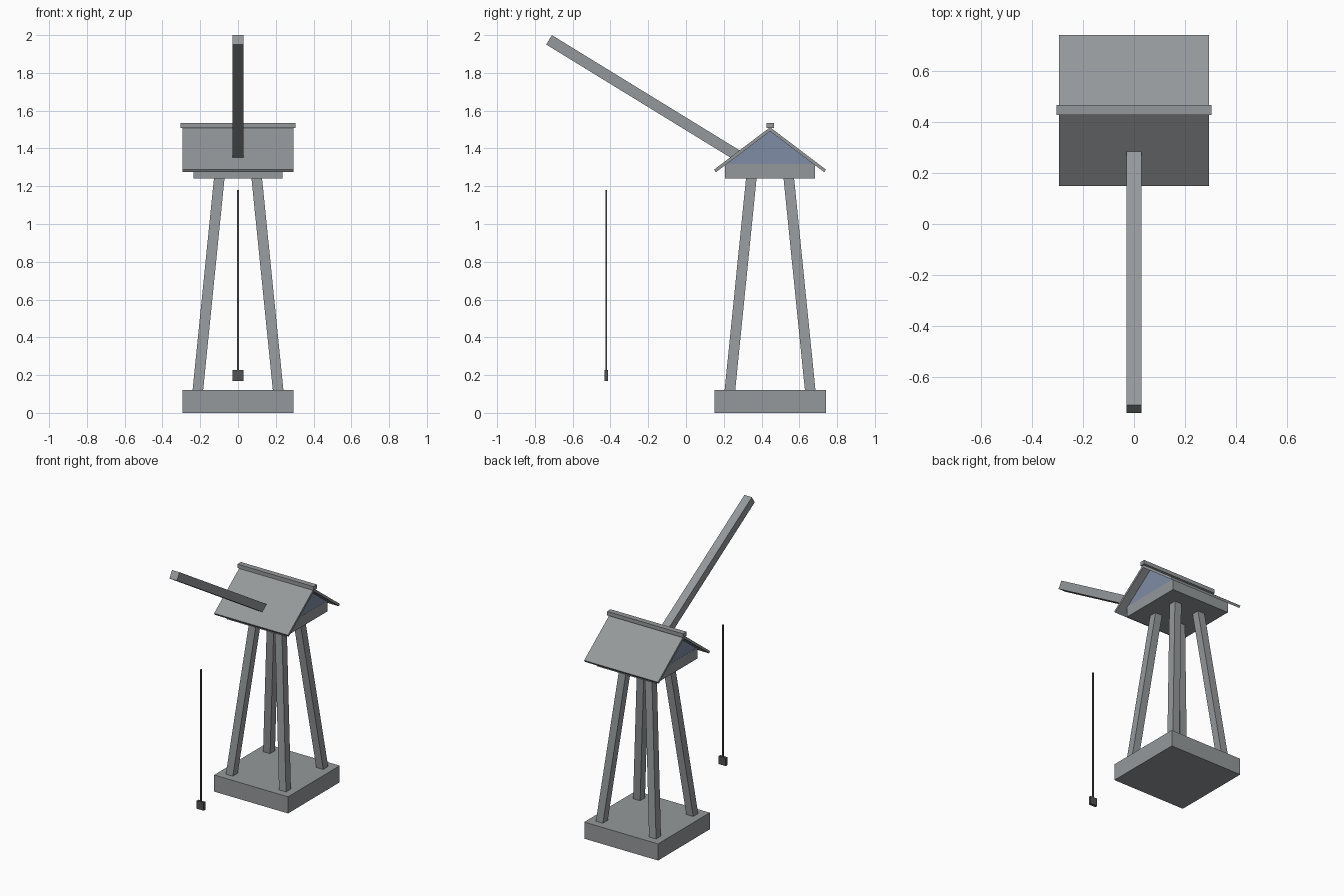
import bpy
import bmesh
from mathutils import Vector

if "Cube" in bpy.data.objects:
    bpy.data.objects.remove(bpy.data.objects["Cube"], do_unlink=True)


def material(name, color):
    mat = bpy.data.materials.new(name)
    mat.use_nodes = True
    mat.diffuse_color = (*color, 1)
    mat.node_tree.nodes["Principled BSDF"].inputs["Base Color"].default_value = (*color, 1)
    return mat


grey = material("weathered grey", (0.30, 0.317, 0.327))
blue = material("slate blue", (0.21, 0.265, 0.375))
dark = material("dark iron", (0.085, 0.085, 0.085))

CENTER_Y = 0.445  # middle of the tower


def loft(name, ring_a, ring_b, mat):
    """Closed solid between two matching rings of points."""
    bm = bmesh.new()
    a = [bm.verts.new(p) for p in ring_a]
    b = [bm.verts.new(p) for p in ring_b]
    bm.faces.new(a)
    bm.faces.new(b)
    for i in range(len(a)):
        j = (i + 1) % len(a)
        bm.faces.new((a[i], a[j], b[j], b[i]))
    bmesh.ops.recalc_face_normals(bm, faces=bm.faces)
    mesh = bpy.data.meshes.new(name)
    bm.to_mesh(mesh)
    bm.free()
    mesh.materials.append(mat)
    obj = bpy.data.objects.new(name, mesh)
    bpy.context.collection.objects.link(obj)
    return obj


def rectangle(x, y, z, half_x, half_y):
    return [(x + sx * half_x, y + sy * half_y, z)
            for sx, sy in ((-1, -1), (1, -1), (1, 1), (-1, 1))]


def block(name, y, half_x, half_y, low, high, mat):
    return loft(name, rectangle(0, y, low, half_x, half_y),
                rectangle(0, y, high, half_x, half_y), mat)


def extrusion(name, profile, half_x, mat):
    """Solid with a (y, z) profile, running across x."""
    return loft(name, [(-half_x, y, z) for y, z in profile],
                [(half_x, y, z) for y, z in profile], mat)


# Base and upper platform
block("base", CENTER_Y, 0.295, 0.295, 0, 0.12, grey)
block("platform", CENTER_Y, 0.236, 0.238, 1.24, 1.318, grey)

# Four legs leaning inwards
for side, sx in (("right", -1), ("left", 1)):
    for end, sy in (("front", -1), ("back", 1)):
        rings = [rectangle(sx * r, CENTER_Y + sy * r, z, 0.028, 0.028)
                 for r, z in ((0.213, 0.115), (0.099, 1.245))]
        loft(f"{end}_{side}_leg", *rings, grey)

# Gable block under the roof
extrusion("gable", [(CENTER_Y - 0.236, 1.317), (CENTER_Y + 0.236, 1.317),
                    (CENTER_Y, 1.494)], 0.235, blue)

# Thin sloping roof panels and ridge cap
for name, s in (("front_roof", -1), ("back_roof", 1)):
    outline = [(0, 1.512), (0.296, 1.288), (0.287, 1.274), (0, 1.491)]
    extrusion(name, [(CENTER_Y + s * d, z) for d, z in outline], 0.295, grey)
block("ridge_cap", CENTER_Y + 0.002, 0.304, 0.02, 1.507, 1.535, grey)

# Long beam rising forwards out of the roof
tip, root = Vector((-0.725, 1.975)), Vector((0.30, 1.346))
along = (root - tip).normalized()
across = Vector((-along.y, along.x)) * 0.029
extrusion("beam", [tip + across, root + across, root - across, tip - across], 0.03, grey)

# Hanging cable and weight
block("cable", -0.422, 0.005, 0.005, 0.225, 1.18, dark)
block("weight", -0.422, 0.028, 0.009, 0.17, 0.228, dark)
